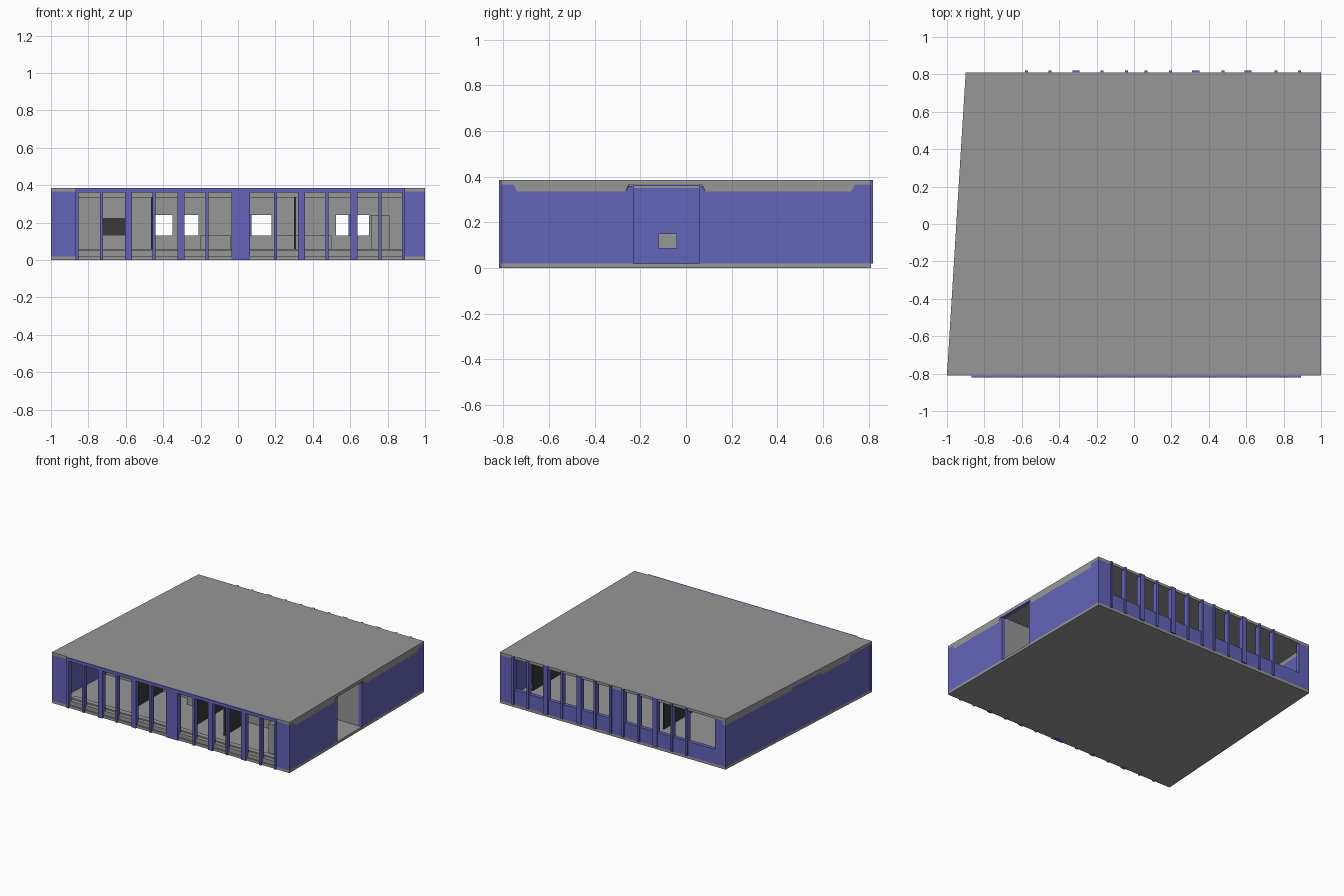
import bpy

cube = bpy.data.objects.get("Cube")
if cube:
    bpy.data.objects.remove(cube, do_unlink=True)


def material(name, rgb):
    m = bpy.data.materials.new(name)
    m.use_nodes = True
    m.diffuse_color = (*rgb, 1)
    m.node_tree.nodes["Principled BSDF"].inputs["Base Color"].default_value = (*rgb, 1)
    return m


GREY = material("concrete grey", (0.31, 0.31, 0.31))
BLUE = material("violet blue cladding", (0.125, 0.125, 0.48))
DARK = material("dark grey partition", (0.04, 0.04, 0.04))

Y = 0.81            # half depth of the slabs
FLOOR, CEIL, TOP = 0.02, 0.365, 0.385


def left_x(y):
    """The left side of the plan is slanted."""
    return -1 + 0.1 * (y + Y) / (2 * Y)


def solid(name, ring_a, ring_b, mat):
    """Closed solid between two matching outlines."""
    n = len(ring_a)
    faces = [tuple(range(n)), tuple(reversed(range(n, 2 * n)))]
    faces += [(i, i + n, (i + 1) % n + n, (i + 1) % n) for i in range(n)]
    mesh = bpy.data.meshes.new(name)
    mesh.from_pydata(list(ring_a) + list(ring_b), [], faces)
    import bmesh
    bm = bmesh.new()
    bm.from_mesh(mesh)
    bmesh.ops.recalc_face_normals(bm, faces=bm.faces)
    bm.to_mesh(mesh)
    bm.free()
    mesh.materials.append(mat)
    ob = bpy.data.objects.new(name, mesh)
    bpy.context.collection.objects.link(ob)
    return ob


def box(name, x0, x1, y0, y1, z0, z1, mat):
    ring = [(x0, y0), (x1, y0), (x1, y1), (x0, y1)]
    return solid(name, [(x, y, z0) for x, y in ring], [(x, y, z1) for x, y in ring], mat)


# Floor and ceiling slabs
plan = [(-1, -Y), (1, -Y), (1, Y), (left_x(Y), Y)]
for name, z0, z1 in (("floor_slab", 0, FLOOR), ("ceiling_slab", CEIL, TOP)):
    solid(name, [(x, y, z0) for x, y in plan], [(x, y, z1) for x, y in plan], GREY)


# Side walls: outlines in (y, z), notched at the top for the edge beams
def side_wall(name, outline, face, inset, mat=BLUE, skin=0.0):
    step = 1 if inset > 0 else -1
    outer = [(face(y) + step * skin, y, z) for y, z in outline]
    inner = [(face(y) + inset, y, z) for y, z in outline]
    return solid(name, outer, inner, mat)


def right_x(y):
    return 1


BEAM = 0.335
front_part = [(-Y, FLOOR), (-.23, FLOOR), (-.23, .36), (-.25, .36), (-.265, BEAM),
              (-.74, BEAM), (-.755, CEIL), (-Y, CEIL)]
back_part = [(.06, FLOOR), (Y, FLOOR), (Y, CEIL), (.74, CEIL), (.725, BEAM),
             (.085, BEAM), (.07, .36), (.06, .36)]
side_wall("right_wall_front", front_part, right_x, -.03)
side_wall("right_wall_back", back_part, right_x, -.03)
left_outline = [(-Y, FLOOR), (Y, FLOOR), (Y, BEAM), (.08, BEAM), (.06, .35), (-.23, .35),
                (-.25, BEAM), (-.55, BEAM), (-.57, CEIL), (-Y, CEIL)]
side_wall("left_wall", left_outline, left_x, .03)

# Edge beams that fill the notches
for i, (a, b) in enumerate(((-.755, -.25), (.07, .74))):
    beam = [(a + .015, BEAM), (b - .015, BEAM), (b, CEIL), (a, CEIL)]
    side_wall(f"right_edge_beam_{i}", beam, right_x, -.03)\
        .data.materials[0] = GREY
for i, (a, b, z) in enumerate(((.07, Y, BEAM), (-.24, .07, .35), (-.57, -.24, BEAM))):
    beam = [(a, z), (b, z), (b, CEIL), (a, CEIL)]
    side_wall(f"left_edge_beam_{i}", beam, left_x, .03, GREY)
box("door_head", .97, 1, -.23, .06, .36, CEIL, BLUE)

# Front facade: corner panels, centre panel, head band and mullions
box("front_left_panel", .89, 1, -Y, -Y + .03, FLOOR, CEIL, BLUE)
box("front_right_panel", -1, -.86, -Y, -Y + .03, FLOOR, CEIL, BLUE)
box("front_centre_panel", -.035, .065, -.817, -.78, 0, TOP, BLUE)
box("front_head_band", -.865, .892, -.82, -Y, .36, TOP, BLUE)
NARROW, WIDE = .008, .019


def mullions(prefix, centres, wide, y0, y1, z0):
    for i, x in enumerate(centres):
        w = WIDE if x in wide else NARROW
        box(f"{prefix}_mullion_{i}", x - w, x + w, y0, y1, z0, TOP, BLUE)


mullions("front", (-.86, -.73, -.585, -.45, -.305, -.165, .2, .34, .475, .62, .76, .885),
         (-.585, -.305, .34, .62), -.82, -.785, 0)

# Low grey plinth and head beam behind the front mullions
box("front_plinth", -.86, .89, -.80, -.77, FLOOR, .05, GREY)
box("front_plinth_step", -.86, .89, -.77, -.73, FLOOR, .06, GREY)
box("front_head_beam", -.86, .89, -.75, -.70, BEAM, CEIL, GREY)

# Back facade: sill wall, corner panels, centre panel and mullions
SILL = .13
box("back_sill_wall", -.81, .89, Y - .03, Y, FLOOR, SILL, BLUE)
box("back_left_panel", .89, 1, Y - .03, Y, FLOOR, CEIL, BLUE)
box("back_right_panel", -.9, -.81, Y - .03, Y, FLOOR, CEIL, BLUE)
box("back_centre_panel", -.04, .065, Y - .03, Y, SILL, CEIL, BLUE)
mullions("back", (-.575, -.45, -.31, -.17, -.04, .065, .195, .33, .475, .61, .76, .885),
         (-.31, .33, .61), Y - .03, Y + .01, FLOOR)

# Corridor walls running across the floor, pierced by aligned openings
openings = ((-.455, -.35), (-.32, -.21), (.05, .18), (.525, .70))
for name, y0, y1 in (("corridor_front_wall", -.25, -.23), ("corridor_back_wall", .06, .08)):
    ends = (left_x(y0) + .03, .97)
    box(name + "_base", *ends, y0, y1, FLOOR, SILL, GREY)
    box(name + "_head", *ends, y0, y1, .24, CEIL, GREY)
    edges = [ends[0]] + [x for pair in openings for x in pair] + [ends[1]]
    for i in range(0, len(edges), 2):
        box(f"{name}_pier_{i // 2}", edges[i], edges[i + 1], y0, y1, SILL, .24, GREY)

# Corridor end hatch
box("hatch_panel", -.925, -.915, -.12, -.04, .085, .15, GREY)

# Room partitions, cabinets and a dark wall panel
for i, x in enumerate((-.465, .04, .3)):
    box(f"front_partition_{i}", x, x + .01, -.6, -.25, FLOOR, CEIL, DARK)
for i, x in enumerate((-.2, .9)):
    box(f"back_partition_{i}", x, x + .01, .08, .55, FLOOR, CEIL, DARK)
for i, (a, b) in enumerate(((-.2, -.04), (.2, .5))):
    box(f"cabinet_{i}", a, b, -.33, -.25, FLOOR, SILL, GREY)
box("side_cabinet", .71, .81, -.65, -.5, FLOOR, .24, GREY)
box("dark_wall_panel", -.73, -.605, -.258, -.25, SILL, .225, DARK)
